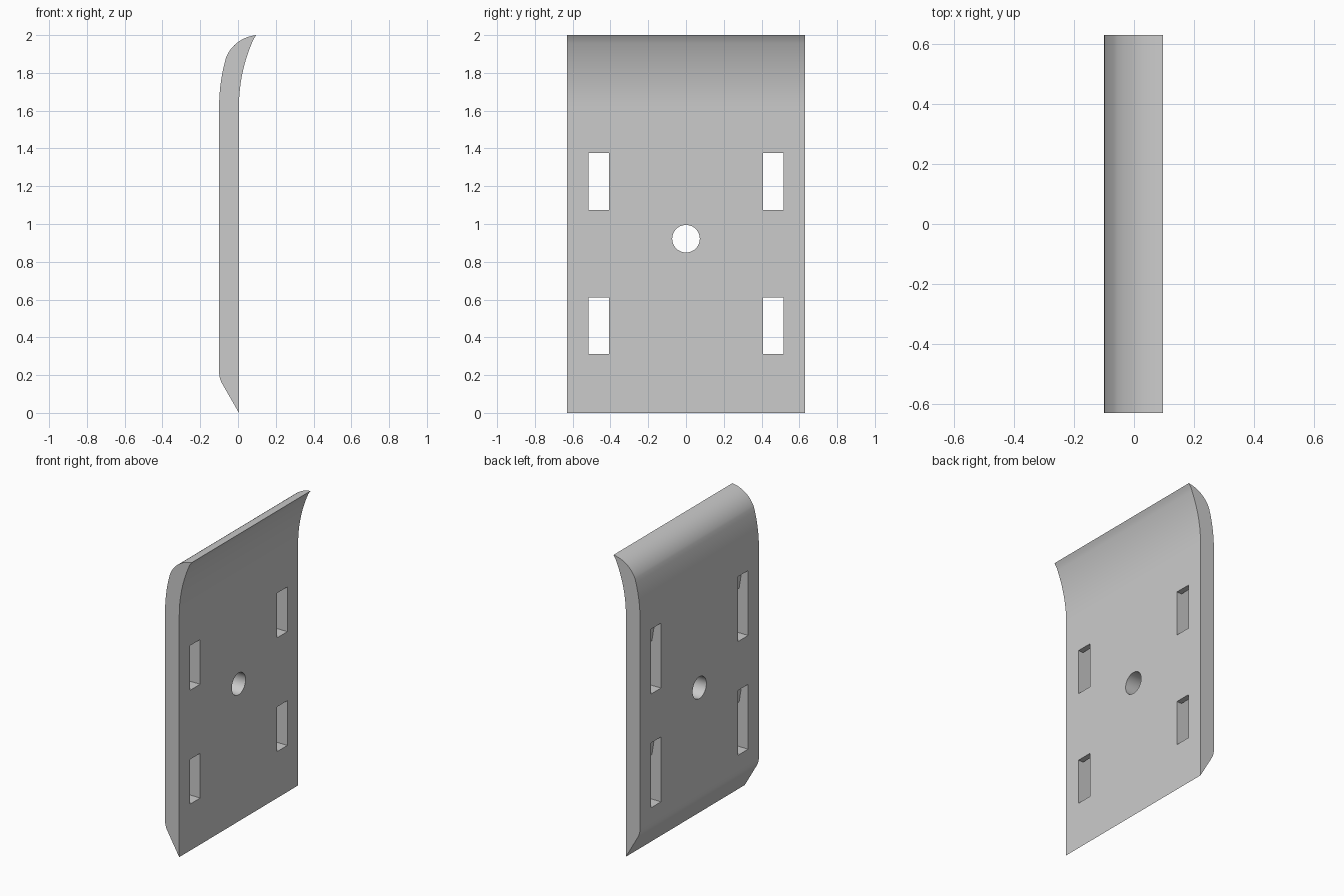
import bpy, bmesh, math

if "Cube" in bpy.data.objects:
    bpy.data.objects.remove(bpy.data.objects["Cube"])

HALF_WIDTH = 0.63
INNER, OUTER = 0.005, -0.1
BEND = 1.62

grey = bpy.data.materials.new("plain grey")
grey.use_nodes = True
colour = (0.6, 0.6, 0.6, 1)
grey.diffuse_color = colour
grey.node_tree.nodes["Principled BSDF"].inputs["Base Color"].default_value = colour


def prism(name, profile, y0, y1):
    """Extrude an (x, z) outline along y."""
    bm = bmesh.new()
    face = bm.faces.new([bm.verts.new((x, y0, z)) for x, z in profile])
    new = bmesh.ops.extrude_face_region(bm, geom=[face])["geom"]
    bmesh.ops.translate(bm, vec=(0, y1 - y0, 0),
                        verts=[v for v in new if isinstance(v, bmesh.types.BMVert)])
    bmesh.ops.recalc_face_normals(bm, faces=bm.faces)
    mesh = bpy.data.meshes.new(name)
    bm.to_mesh(mesh)
    bm.free()
    mesh.materials.append(grey)
    obj = bpy.data.objects.new(name, mesh)
    bpy.context.collection.objects.link(obj)
    return obj


def bend(x, radius, angle, steps):
    """Arc that leaves the vertical at the bend height and leans towards +x."""
    return [(x + radius * (1 - math.cos(angle * i / steps)),
             BEND + radius * math.sin(angle * i / steps)) for i in range(steps + 1)]


def bezier(a, b, c, d, steps):
    pts = []
    for i in range(1, steps + 1):
        t = i / steps
        s = 1 - t
        pts.append(tuple(s**3 * p + 3 * s * s * t * q + 3 * s * t * t * r + t**3 * u
                         for p, q, r, u in zip(a, b, c, d)))
    return pts


# Plate outline: bevelled foot, straight back, rounded top, curled lip
outer = bend(OUTER, 0.95, 0.28, 10)
outer += bezier(outer[-1], (-0.042, 1.935), (0.01, 1.99), (0.097, 2.0), 14)
inner = bend(INNER, 0.87, 0.452, 16)[:-1]
foot = [(INNER, 0)] + [(-0.084, 0.155)]
foot += bezier(foot[-1], (-0.094, 0.173), (OUTER, 0.19), (OUTER, 0.22), 6)
plate = prism("plate", foot + outer + inner[::-1], -HALF_WIDTH, HALF_WIDTH)

# Hanging slots: a lip on the inner face, a taller wedge pocket on the outer face
cutters = []
for side in (-1, 1):
    for bottom in (0.312, 1.075):
        top = bottom + 0.3
        slot = [(-0.2, bottom), (0.1, bottom), (0.1, top), (-0.033, top),
                (-0.055, top + 0.135), (-0.2, top + 0.135)]
        y = side * 0.462
        cutters.append(prism("slot_cutter", slot, y - 0.054, y + 0.054))

# Round centre hole
bpy.ops.mesh.primitive_cylinder_add(vertices=48, radius=0.073, depth=0.6,
                                    location=(0, 0, 0.922), rotation=(0, math.pi / 2, 0))
hole = bpy.context.object
hole.name = "hole_cutter"
hole.data.materials.append(grey)
cutters.append(hole)

# Cut the openings, then drop the cutters
bpy.ops.object.select_all(action='DESELECT')
plate.select_set(True)
bpy.context.view_layer.objects.active = plate
for cutter in cutters:
    mod = plate.modifiers.new("opening", 'BOOLEAN')
    mod.operation = 'DIFFERENCE'
    mod.solver = 'EXACT'
    mod.object = cutter
    bpy.ops.object.modifier_apply(modifier=mod.name)
for cutter in cutters:
    bpy.data.objects.remove(cutter)

bpy.ops.object.shade_smooth_by_angle(angle=math.radians(25))
